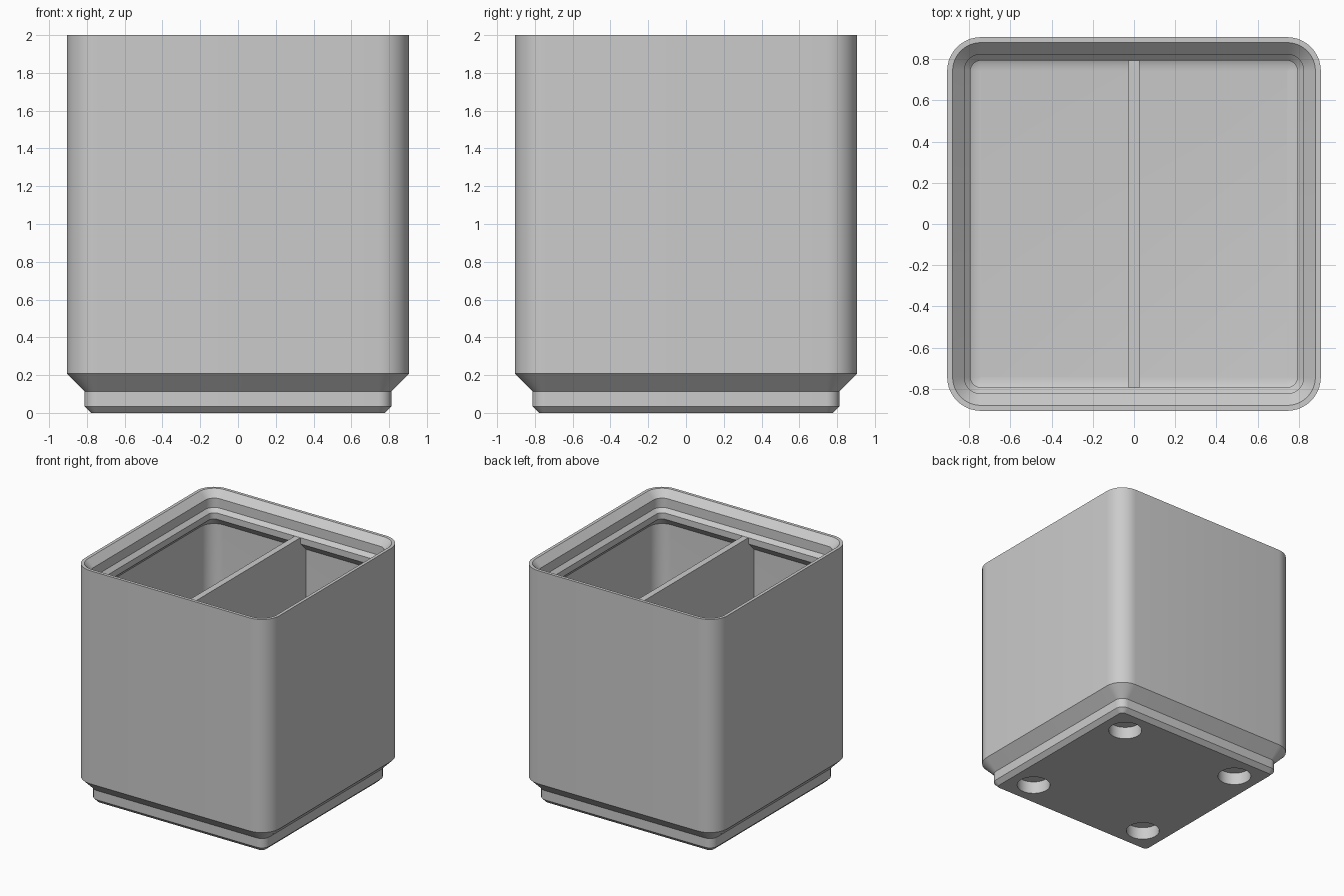
import bpy, bmesh
from math import sin, cos, pi, radians

cube = bpy.data.objects.get("Cube")
if cube:
    bpy.data.objects.remove(cube)

S = 2 / 45.8            # millimetres to scene units
HALF, R = 20.75, 3.75   # outer half width and corner radius
TOP, FLOOR, LIP = 45.8, 7.0, 42.0
WALL, FILLET = 0.95, 2.8

grey = bpy.data.materials.new("light grey plastic")
grey.use_nodes = True
grey.diffuse_color = (0.6, 0.6, 0.6, 1)
grey.node_tree.nodes["Principled BSDF"].inputs["Base Color"].default_value = (0.6, 0.6, 0.6, 1)


def make_object(name, bm):
    bmesh.ops.remove_doubles(bm, verts=bm.verts, dist=1e-5)
    bmesh.ops.recalc_face_normals(bm, faces=bm.faces)
    mesh = bpy.data.meshes.new(name)
    bm.to_mesh(mesh)
    bm.free()
    mesh.materials.append(grey)
    obj = bpy.data.objects.new(name, mesh)
    bpy.context.collection.objects.link(obj)
    return obj


def select_only(obj):
    bpy.ops.object.select_all(action='DESELECT')
    obj.select_set(True)
    bpy.context.view_layer.objects.active = obj


def ring(bm, inset, z, steps=10):
    """Rounded square, inset concentrically from the outer wall."""
    half, r = HALF - inset, max(R - inset, 0.01)
    verts = []
    for corner in range(4):
        mid = pi / 4 + corner * pi / 2
        cx = (half - r) * (1 if cos(mid) > 0 else -1)
        cy = (half - r) * (1 if sin(mid) > 0 else -1)
        for i in range(steps + 1):
            a = (corner + i / steps) * pi / 2
            verts.append(bm.verts.new(((cx + r * cos(a)) * S, (cy + r * sin(a)) * S, z * S)))
    return verts


# Body section as (inset, height): foot, outer wall, stacking lip, inner wall
section = [(2.95, 0), (2.15, 0.8), (2.15, 2.6), (0, 4.75),
           (0, TOP), (0.6, TOP), (1.9, TOP - 1.3), (1.9, TOP - 3.1),
           (2.6, LIP), (2.6, LIP - 1.2), (WALL, LIP - 2.85)]
# Rounded edge between the inner wall and the floor
for i in range(9):
    a = i / 8 * pi / 2
    section.append((WALL + FILLET * (1 - cos(a)), FLOOR + FILLET * (1 - sin(a))))

bm = bmesh.new()
rings = [ring(bm, inset, z) for inset, z in section]
for low, high in zip(rings, rings[1:]):
    for i in range(len(low)):
        j = (i + 1) % len(low)
        bm.faces.new((low[i], low[j], high[j], high[i]))
bm.faces.new(rings[0])
bm.faces.new(rings[-1])
body = make_object("bin_body", bm)

# Four round magnet recesses in the underside
bm = bmesh.new()
for x in (-13, 13):
    for y in (-13, 13):
        hole = bmesh.ops.create_cone(bm, cap_ends=True, segments=48, radius1=3 * S,
                                     radius2=3 * S, depth=4.8 * S)
        bmesh.ops.translate(bm, verts=hole["verts"], vec=(x * S, y * S, 0))
cutter = make_object("magnet_hole_cutter", bm)
cutter.hide_render = True
cut = body.modifiers.new("magnet_holes", 'BOOLEAN')
cut.operation, cut.solver, cut.object = 'DIFFERENCE', 'EXACT', cutter
select_only(body)
bpy.ops.object.modifier_apply(modifier=cut.name)
bpy.data.objects.remove(cutter)
bpy.ops.object.shade_smooth_by_angle(angle=radians(30))

# Divider plate, its ends and foot sunk into the walls and floor
bm = bmesh.new()
bmesh.ops.create_cube(bm, size=1)
bottom = FLOOR - 0.5
for v in bm.verts:
    v.co.x *= 1.2 * S
    v.co.y *= 2 * (HALF - WALL / 2) * S
    v.co.z = (LIP if v.co.z > 0 else bottom) * S
make_object("divider", bm)
